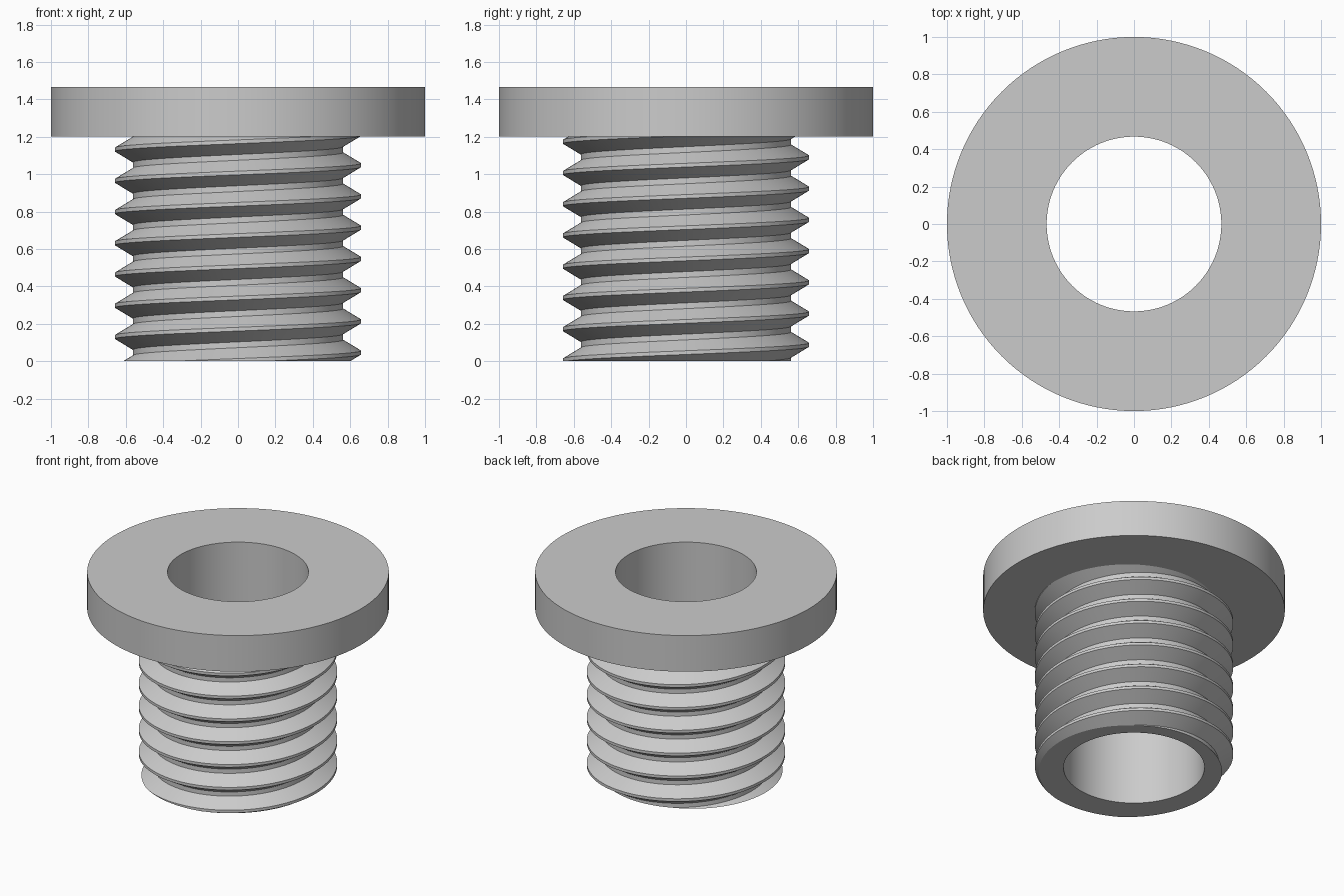
import bpy
import bmesh
from math import cos, sin, pi

cube = bpy.data.objects.get("Cube")
if cube:
    bpy.data.objects.remove(cube)

SEG = 128
PITCH = 0.167
START = 0.046                 # crest height at +x
ROOT, CREST = 0.562, 0.658    # thread radii
BORE, HEAD = 0.467, 1.0
UNDER, TOP = 1.202, 1.466     # flange heights

steel = bpy.data.materials.new("grey_steel")
steel.use_nodes = True
grey = (0.6, 0.6, 0.6, 1)
steel.diffuse_color = grey
steel.node_tree.nodes["Principled BSDF"].inputs["Base Color"].default_value = grey

bm = bmesh.new()


def polar(r, i, z):
    a = 2 * pi * i / SEG
    return bm.verts.new((r * cos(a), r * sin(a), z))


def ring(r, z):
    return [polar(r, i, z) for i in range(SEG)]


def bridge(a, b, closed=True):
    for i in range(len(a) if closed else len(a) - 1):
        j = (i + 1) % len(a)
        bm.faces.new((a[i], a[j], b[j], b[i]))


def fill_level(z):
    """Fill the flat area between the two open loops lying at height z."""
    edges = [e for e in bm.edges if len(e.link_faces) < 2
             and all(abs(v.co.z - z) < 1e-4 for v in e.verts)]
    bmesh.ops.triangle_fill(bm, edges=edges, use_beauty=True)


# Helical thread: one trapezoid profile swept up a right-handed helix
profile = [(-0.068, ROOT), (-0.01, CREST), (0.01, CREST),
           (0.068, ROOT), (PITCH - 0.068, ROOT)]
steps = range(-2 * SEG, 9 * SEG + 1)
rows = [[polar(r, i, START + dz + PITCH * i / SEG) for i in steps]
        for dz, r in profile]
for low, high in zip(rows, rows[1:]):
    bridge(low, high, closed=False)
bmesh.ops.remove_doubles(bm, verts=bm.verts[:], dist=1e-4)

# Trim the thread flat at the tip and under the flange
for z, direction in ((0, -1), (UNDER, 1)):
    bmesh.ops.bisect_plane(bm, geom=bm.verts[:] + bm.edges[:] + bm.faces[:],
                           dist=1e-6, plane_co=(0, 0, z),
                           plane_no=(0, 0, direction), clear_outer=True)

# Flange rim, top face and through bore
loops = [ring(HEAD, UNDER), ring(HEAD, TOP), ring(BORE, TOP), ring(BORE, 0)]
for a, b in zip(loops, loops[1:]):
    bridge(a, b)

# Tip face and flange underside
fill_level(0)
fill_level(UNDER)
bmesh.ops.recalc_face_normals(bm, faces=bm.faces[:])

mesh = bpy.data.meshes.new("threaded_bushing")
bm.to_mesh(mesh)
bm.free()
mesh.materials.append(steel)
bushing = bpy.data.objects.new("threaded_bushing", mesh)
bpy.context.collection.objects.link(bushing)

bpy.ops.object.select_all(action="DESELECT")
bushing.select_set(True)
bpy.context.view_layer.objects.active = bushing
bpy.ops.object.shade_smooth_by_angle(angle=pi / 6)
